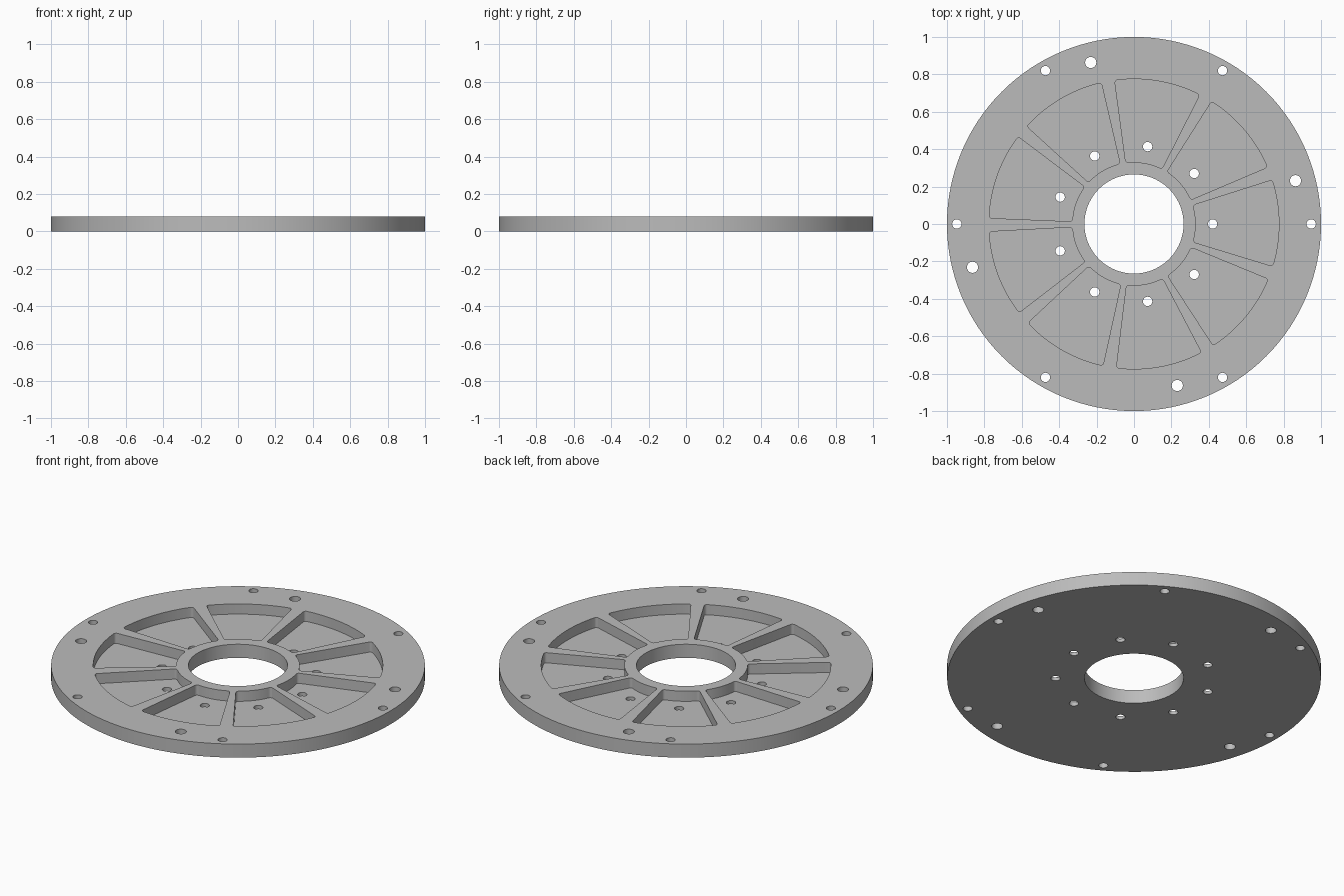
import bpy, bmesh, math

if "Cube" in bpy.data.objects:
    bpy.data.objects.remove(bpy.data.objects["Cube"])

HEIGHT = 0.08
FLOOR = 0.02

metal = bpy.data.materials.new("plain_grey")
metal.diffuse_color = (0.5, 0.5, 0.5, 1)
metal.use_nodes = True
metal.node_tree.nodes["Principled BSDF"].inputs["Base Color"].default_value = metal.diffuse_color


def circle(cx, cy, r, n):
    return [(cx + r * math.cos(2 * math.pi * i / n),
             cy + r * math.sin(2 * math.pi * i / n)) for i in range(n)]


def polar(r, deg):
    a = math.radians(deg)
    return r * math.cos(a), r * math.sin(a)


def pocket(centre, half=17.3, r0=0.33, r1=0.775, c=0.015):
    """Ring sector outline with rounded corners, counter-clockwise."""
    pts = []
    h = math.radians(half)

    def add(r, a):
        pts.append(polar(r, centre + math.degrees(a)))

    def corner(rc, side, start):
        for k in range(6):
            t = math.radians(start + 18 * k)
            r = rc + c * math.cos(t)
            add(r, side * (h - c / rc) + c * math.sin(t) / rc)

    def arc(r, a0, a1, n=18):
        for k in range(1, n):
            add(r, a0 + (a1 - a0) * k / n)

    ho, hi = h - c / (r1 - c), h - c / (r0 + c)
    corner(r1 - c, -1, -90)
    arc(r1, -ho, ho)
    corner(r1 - c, 1, 0)
    corner(r0 + c, 1, 90)
    arc(r0, hi, -hi)
    corner(r0 + c, -1, 180)
    return pts


def prisms(name, outlines, z0, z1):
    """Extrude closed outlines into one object of separate solids."""
    bm = bmesh.new()
    for pts in outlines:
        lo = [bm.verts.new((x, y, z0)) for x, y in pts]
        hi = [bm.verts.new((x, y, z1)) for x, y in pts]
        bm.faces.new(lo[::-1])
        bm.faces.new(hi)
        n = len(pts)
        for i in range(n):
            j = (i + 1) % n
            bm.faces.new((lo[i], lo[j], hi[j], hi[i]))
    me = bpy.data.meshes.new(name)
    bm.to_mesh(me)
    bm.free()
    me.materials.append(metal)
    ob = bpy.data.objects.new(name, me)
    bpy.context.collection.objects.link(ob)
    return ob


# Main disc
disc = prisms("flange_disc", [circle(0, 0, 1, 128)], 0, HEIGHT)

# Nine blind pockets leaving ribs and a hub ring
pockets = prisms("pocket_cutter", [pocket(0.35 + 40 * i) for i in range(9)], FLOOR, 0.3)

# Bore, rim bolt holes, larger dowel holes and pocket floor holes
holes = [circle(0, 0, 0.265, 96)]
holes += [circle(*polar(0.947, 60 * i), 0.025, 24) for i in range(6)]
holes += [circle(*polar(0.894, 15 + 90 * i), 0.03, 24) for i in range(4)]
holes += [circle(*polar(0.42, 40 * i), 0.025, 24) for i in range(9)]
drills = prisms("hole_cutter", holes, -0.2, 0.4)

for cutter in (pockets, drills):
    mod = disc.modifiers.new(cutter.name, 'BOOLEAN')
    mod.operation = 'DIFFERENCE'
    mod.solver = 'EXACT'
    mod.object = cutter
    cutter.hide_render = True

# Bake the cuts and drop the cutters
bpy.context.view_layer.update()
baked = bpy.data.meshes.new_from_object(
    disc.evaluated_get(bpy.context.evaluated_depsgraph_get()))
disc.modifiers.clear()
disc.data = baked
for cutter in (pockets, drills):
    bpy.data.objects.remove(cutter)

# Smooth round walls, crisp edges
bpy.context.view_layer.objects.active = disc
disc.select_set(True)
bpy.ops.object.shade_smooth_by_angle(angle=math.radians(30))
